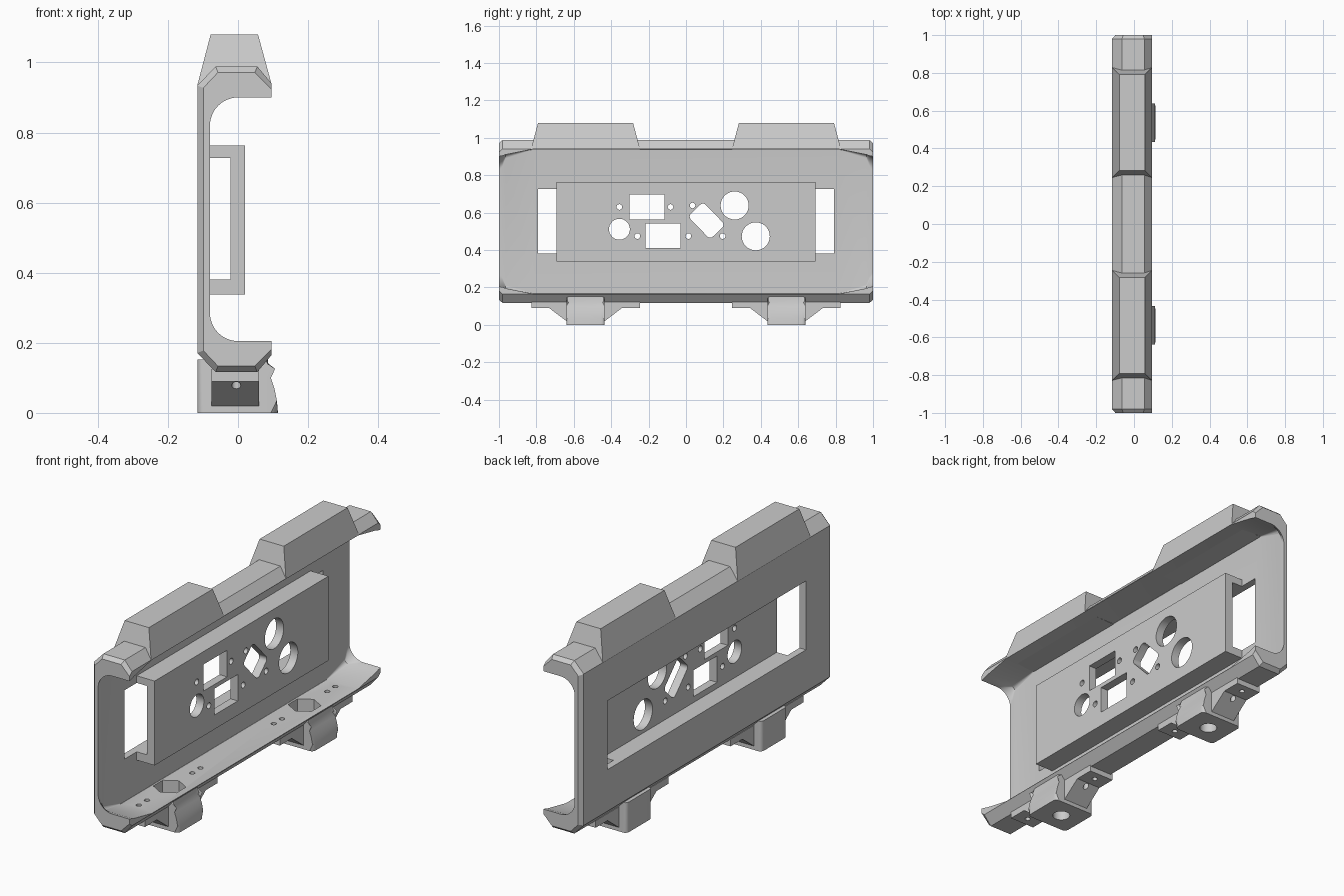
import bpy, bmesh, math
from mathutils import Matrix, Vector

if "Cube" in bpy.data.objects:
    bpy.data.objects.remove(bpy.data.objects["Cube"], do_unlink=True)

grey = bpy.data.materials.new("light grey plastic")
grey.use_nodes = True
grey.diffuse_color = (0.6, 0.6, 0.6, 1)
grey.node_tree.nodes["Principled BSDF"].inputs["Base Color"].default_value = (0.6, 0.6, 0.6, 1)


def loft(bm, rings):
    """Solid through closed rings of equal point count."""
    vs = [[bm.verts.new(p) for p in r] for r in rings]
    n = len(vs[0])
    for a, b in zip(vs, vs[1:]):
        for i in range(n):
            j = (i + 1) % n
            bm.faces.new((a[i], a[j], b[j], b[i]))
    bm.faces.new(vs[0][::-1])
    bm.faces.new(vs[-1])


def finish(bm, name, smooth=True):
    bmesh.ops.recalc_face_normals(bm, faces=bm.faces)
    me = bpy.data.meshes.new(name)
    bm.to_mesh(me)
    bm.free()
    me.materials.append(grey)
    ob = bpy.data.objects.new(name, me)
    bpy.context.collection.objects.link(ob)
    return ob


def activate(ob):
    bpy.ops.object.select_all(action='DESELECT')
    ob.select_set(True)
    bpy.context.view_layer.objects.active = ob


def cut(ob, cutter):
    activate(ob)
    mod = ob.modifiers.new("holes", 'BOOLEAN')
    mod.operation, mod.solver, mod.object = 'DIFFERENCE', 'EXACT', cutter
    bpy.ops.object.modifier_apply(modifier=mod.name)


def extrude_y(bm, pts, y0, y1):
    loft(bm, [[(x, y, z) for x, z in pts] for y in (y0, y1)])


def cylinder(bm, centre, r, depth, axis='Z', n=32):
    m = Matrix.Translation(centre)
    if axis == 'X':
        m = m @ Matrix.Rotation(math.pi / 2, 4, 'Y')
    bmesh.ops.create_cone(bm, cap_ends=True, segments=n, radius1=r, radius2=r, depth=depth, matrix=m)


def box(bm, x0, x1, y0, y1, z0, z1):
    extrude_y(bm, [(x0, z0), (x1, z0), (x1, z1), (x0, z1)], y0, y1)


MID = 0.5525  # mirror height of the shell section


def shell_ring(y, inset, lip, r):
    """C-shaped section: chamfered outside, filleted inside."""
    back, h = -0.116 + inset, 0.436 - inset
    top = [(back, 0.934 - MID - inset * 0.4), (-0.064 + inset * 0.4, h),
           (0.055 - inset * 0.4, h), (0.095, 0.941 - MID - inset)]
    top.append((0.095, lip - MID))
    for k in range(13):
        a = math.pi / 2 * (1 + k / 12)
        top.append((-0.08 + r + r * math.cos(a), lip - MID - r + r * math.sin(a)))
    pts = top + [(x, -z) for x, z in reversed(top)]
    return [(x, y, z + MID) for x, z in pts]


# Shell: open channel with thickened, filleted ends
half = [(1.0, 0.017, 0.90, 0.08), (0.98, 0, 0.904, 0.055),
        (0.965, 0, 0.91, 0.02), (0.82, 0, 0.939, 0.003)]
bm = bmesh.new()
loft(bm, [shell_ring(-y, i, l, r) for y, i, l, r in half] +
         [shell_ring(y, i, l, r) for y, i, l, r in reversed(half)])
shell = finish(bm, "shell")

bm = bmesh.new()
box(bm, -0.2, -0.04, -0.79, 0.79, 0.38, 0.727)
window = finish(bm, "window_cutter")
cut(shell, window)

# Raised connector panel, a channel open at both ends
bm = bmesh.new()
extrude_y(bm, [(-0.08, 0.338), (0.02, 0.338), (0.02, 0.763), (-0.08, 0.763),
               (-0.08, 0.727), (-0.022, 0.727), (-0.022, 0.38), (-0.08, 0.38)], -0.692, 0.692)
panel = finish(bm, "connector_panel")

# Connector openings and screw holes
bm = bmesh.new()
box(bm, -0.06, 0.06, -0.302, -0.115, 0.564, 0.698)
box(bm, -0.06, 0.06, -0.217, -0.03, 0.41, 0.543)
for y, z, r in ((-0.356, 0.511, 0.056), (0.26, 0.638, 0.075), (0.373, 0.473, 0.075),
                (-0.356, 0.63, 0.015), (-0.083, 0.63, 0.015), (-0.26, 0.474, 0.015),
                (0.013, 0.474, 0.015), (0.035, 0.638, 0.015), (0.196, 0.474, 0.015)):
    cylinder(bm, (0, y, z), r, 0.12, 'X')
slot = []
for k in range(24):  # tilted opening with rounded corners
    a = 2 * math.pi * (k + 0.5) / 24
    u = math.copysign(0.063, math.cos(a)) + 0.022 * math.cos(a)
    v = math.copysign(0.034, math.sin(a)) + 0.022 * math.sin(a)
    t = math.radians(-46)
    slot.append((0.11 + u * math.cos(t) - v * math.sin(t), 0.557 + u * math.sin(t) + v * math.cos(t)))
loft(bm, [[(x, y, z) for y, z in slot] for x in (-0.06, 0.06)])
openings = finish(bm, "opening_cutter")
cut(panel, openings)

# Nut pockets, bolt holes and screw holes under the floor
bm = bmesh.new()
for s in (-1, 1):
    c = 0.537 * s
    cylinder(bm, (-0.005, c, 0.17), 0.075, 0.2, n=6)
    for d in (-0.245, -0.18, 0.18, 0.245):
        cylinder(bm, (-0.005, c + d, 0.13), 0.013, 0.2, n=16)
floor_holes = finish(bm, "floor_cutter")
cut(shell, floor_holes)
bm = bmesh.new()
for s in (-1, 1):
    cylinder(bm, (-0.005, 0.537 * s, 0.05), 0.04, 0.2)
bolts = finish(bm, "bolt_cutter")

parts = [shell, panel]
for s, side in ((-1, "front"), (1, "rear")):
    c = 0.537 * s

    # Tapered block on top
    bm = bmesh.new()
    loft(bm, [[(x0, c - w, z0), (x1, c - w, z1), (x1, c + w, z1), (x0, c + w, z0)]
              for x0, z0, x1, z1, w in ((-0.116, 0.935, 0.095, 0.941, 0.291),
                                        (-0.078, 1.08, 0.057, 1.08, 0.254))])
    parts.append(finish(bm, side + "_top_block"))

    # Foot flange with sloped gussets
    bm = bmesh.new()
    prof = [(-0.29, 0.125), (-0.29, 0.09), (-0.195, 0.09), (-0.1, 0.018)]
    prof += [(-y, z) for y, z in reversed(prof)]
    loft(bm, [[(x, c + y, z) for y, z in prof] for x in (-0.075, 0.06)])
    flange = finish(bm, side + "_foot_flange")

    # Foot post with a flared outer face and eased corners
    bm = bmesh.new()
    extrude_y(bm, [(-0.116, 0), (0.114, 0), (0.111, 0.035), (0.104, 0.07), (0.094, 0.1),
                   (0.086, 0.122), (0.085, 0.152), (-0.1, 0.152), (-0.116, 0.152)], c - 0.102, c + 0.102)
    edges = [e for e in bm.edges if abs(e.verts[0].co.y - e.verts[1].co.y) < 1e-5
             and abs(e.verts[0].co.z - e.verts[1].co.z) > 0.01]
    bmesh.ops.bevel(bm, geom=edges, offset=0.02, segments=4, profile=0.5, affect='EDGES')
    post = finish(bm, side + "_foot_post")
    for ob in (flange, post):
        cut(ob, floor_holes)
        cut(ob, bolts)
        parts.append(ob)

for ob in (window, openings, floor_holes, bolts):
    bpy.data.objects.remove(ob, do_unlink=True)

for ob in parts:
    activate(ob)
    bpy.ops.object.shade_smooth_by_angle(angle=math.radians(25))
